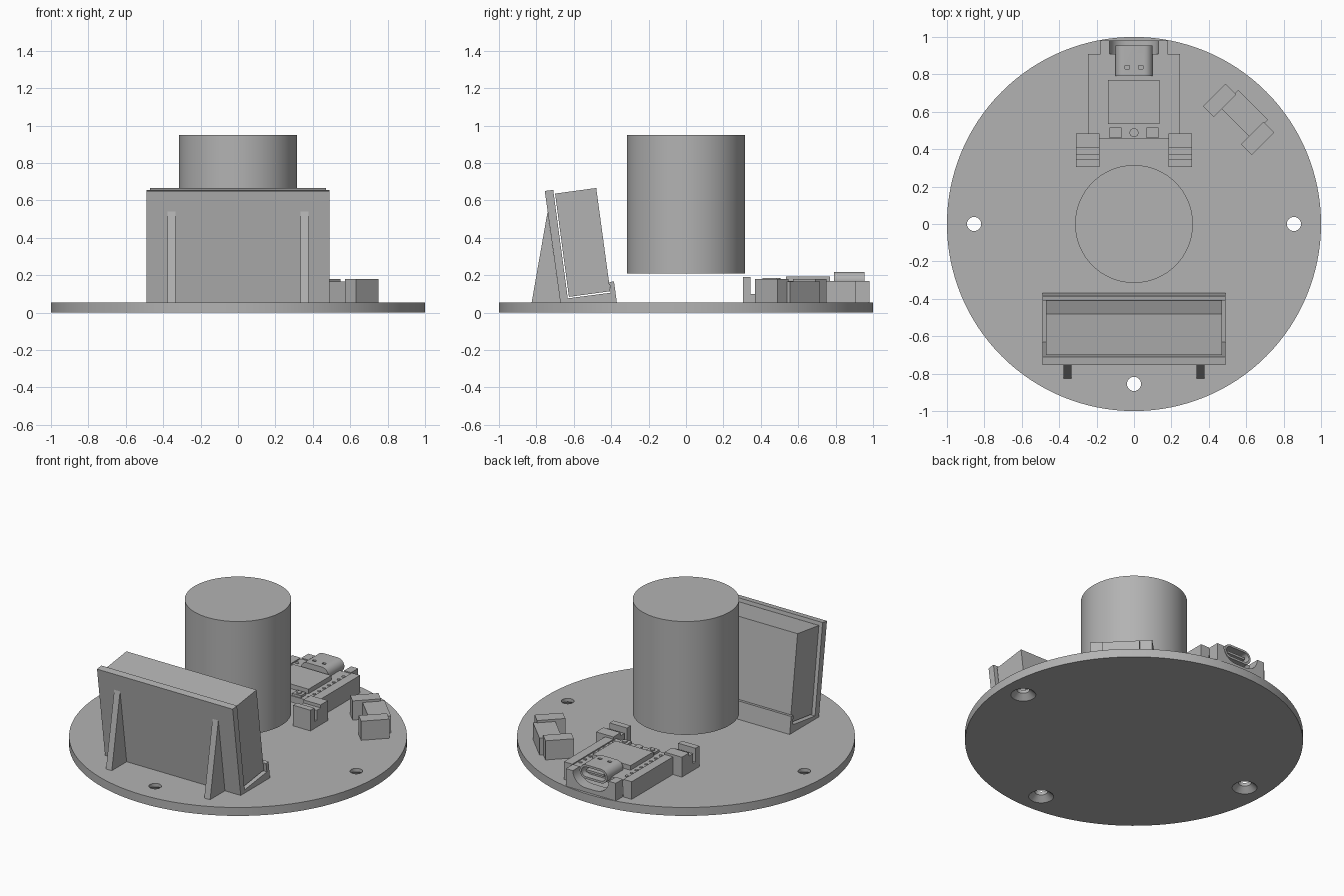
import bpy, bmesh, math
from mathutils import Matrix, Vector

cube = bpy.data.objects.get("Cube")
if cube:
    bpy.data.objects.remove(cube, do_unlink=True)

grey = bpy.data.materials.new("plain grey")
grey.use_nodes = True
colour = (0.45, 0.45, 0.45, 1)
grey.diffuse_color = colour
grey.node_tree.nodes["Principled BSDF"].inputs["Base Color"].default_value = colour
FLOOR = 0.055


def finish(name, bm, smooth=False):
    bmesh.ops.recalc_face_normals(bm, faces=bm.faces)
    mesh = bpy.data.meshes.new(name)
    bm.to_mesh(mesh)
    bm.free()
    mesh.materials.append(grey)
    ob = bpy.data.objects.new(name, mesh)
    bpy.context.collection.objects.link(ob)
    if smooth:
        shade(ob)
    return ob


def shade(ob):
    bpy.ops.object.select_all(action="DESELECT")
    ob.select_set(True)
    bpy.context.view_layer.objects.active = ob
    bpy.ops.object.shade_smooth_by_angle(angle=math.radians(30))


def box(name, x, y, z, turn=None):
    bm = bmesh.new()
    bmesh.ops.create_cube(bm, size=1)
    for v in bm.verts:
        v.co = Vector([r[0] + (c + 0.5) * (r[1] - r[0]) for c, r in zip(v.co, (x, y, z))])
    if turn:
        bm.transform(turn)
    return finish(name, bm)


def cylinder(name, x, y, z0, z1, r0, r1=None, sides=64):
    bm = bmesh.new()
    bmesh.ops.create_cone(bm, cap_ends=True, segments=sides, radius1=r0,
                          radius2=r0 if r1 is None else r1, depth=z1 - z0,
                          matrix=Matrix.Translation((x, y, (z0 + z1) / 2)))
    return finish(name, bm, True)


def prism(name, profile, start, end, axis="x"):
    """Extrude a (y, z) profile along x, or an (x, z) profile along y."""
    bm = bmesh.new()
    place = (lambda a, b: (start, a, b)) if axis == "x" else (lambda a, b: (a, start, b))
    face = bm.faces.new([bm.verts.new(place(a, b)) for a, b in profile])
    out = bmesh.ops.extrude_face_region(bm, geom=[face])
    move = Vector((end - start, 0, 0) if axis == "x" else (0, end - start, 0))
    bmesh.ops.translate(bm, vec=move, verts=[g for g in out["geom"] if isinstance(g, bmesh.types.BMVert)])
    return finish(name, bm)


def stadium(half_width, half_height, z):
    """Rounded slot outline in x and z."""
    pts = []
    for side in (1, -1):
        for i in range(13):
            a = math.pi * (i / 12 - 0.5) * side if side == 1 else math.pi * (0.5 + i / 12)
            pts.append((side * (half_width - half_height) + half_height * math.cos(a),
                        z + half_height * math.sin(a)))
    return pts


def cut(target, cutter):
    mod = target.modifiers.new("cut", "BOOLEAN")
    mod.operation = "DIFFERENCE"
    mod.solver = "EXACT"
    mod.object = cutter
    bpy.context.view_layer.objects.active = target
    bpy.ops.object.modifier_apply(modifier=mod.name)
    bpy.data.objects.remove(cutter, do_unlink=True)


# Round base with three countersunk screw holes
base = cylinder("base_plate", 0, 0, 0, FLOOR, 1, sides=128)
for x, y in ((-0.855, 0), (0.855, 0), (0, -0.855)):
    cut(base, cylinder("hole_cutter", x, y, -0.1, 0.1, 0.038, sides=32))
    cut(base, cylinder("sink_cutter", x, y, -0.01, 0.033, 0.085, 0.038, sides=32))
shade(base)

# Central drum
cylinder("central_drum", 0, 0, 0.21, 0.95, 0.315, sides=96)

# Leaning display holder with ledge and lip
prism("holder", [(-0.672, FLOOR), (-0.755, 0.65), (-0.71, 0.656), (-0.632, 0.076),
                 (-0.402, 0.106), (-0.41, 0.163), (-0.385, 0.167), (-0.37, FLOOR)], -0.49, 0.49)
prism("display_block", [(-0.7, 0.636), (-0.48, 0.666), (-0.405, 0.114), (-0.626, 0.084)], -0.47, 0.47)
for name, x in (("left_rib", 0.355), ("right_rib", -0.355)):
    prism(name, [(-0.825, FLOOR), (-0.74, 0.54), (-0.672, FLOOR)], x - 0.021, x + 0.021)

# Sensor and its two end blocks, turned to face outward
turn = Matrix.Translation((0.56, 0.56, 0)) @ Matrix.Rotation(-math.pi / 4, 4, "Z")
box("sensor_body", (-0.112, 0.112), (-0.025, 0.108), (FLOOR, 0.165), turn)
box("sensor_right_block", (-0.185, -0.103), (-0.085, 0.085), (FLOOR, 0.18), turn)
box("sensor_left_block", (0.103, 0.185), (-0.085, 0.085), (FLOOR, 0.18), turn)

# Circuit board cradle: rails, snap clips and end posts on both sides
for side, s in (("left", 1), ("right", -1)):
    def span(a, b):
        return tuple(sorted((s * a, s * b)))
    box(side + "_rail", span(0.185, 0.245), (0.48, 0.91), (FLOOR, 0.17))
    prism(side + "_clip", [(0.305, FLOOR), (0.305, 0.19), (0.345, 0.19), (0.345, 0.1),
                           (0.37, 0.1), (0.37, 0.165), (0.41, 0.165), (0.41, 0.185),
                           (0.485, 0.185), (0.485, FLOOR)], *span(0.185, 0.31))
    # Pin pads along the board edge
    for i in range(8):
        cylinder(side + "_pin_pad", s * 0.167, 0.5 + i * 0.05, 0.16, 0.167, 0.011, sides=16)
    # Square button with a round cap
    box(side + "_button", span(0.068, 0.132), (0.46, 0.515), (0.16, 0.178))
    cylinder(side + "_button_cap", s * 0.1, 0.488, 0.17, 0.185, 0.016, sides=24)

# End wall with a rounded clearance for the plug
wall = box("cradle_end_wall", (-0.18, 0.18), (0.91, 0.982), (FLOOR, 0.17))
cut(wall, prism("plug_cutter", stadium(0.13, 0.09, 0.172), 0.9, 1.05, "y"))
shade(wall)

# Circuit board and parts
box("circuit_board", (-0.185, 0.185), (0.455, 0.91), (0.12, 0.163))
box("shield_can", (-0.138, 0.135), (0.535, 0.77), (0.155, 0.193))
cylinder("status_light", 0, 0.488, 0.16, 0.175, 0.024, sides=24)

# Hollow connector shell with a tongue
shell = prism("connector_shell", stadium(0.1, 0.046, 0.172), 0.79, 0.955, "y")
cut(shell, prism("opening_cutter", stadium(0.086, 0.032, 0.172), 0.83, 1.0, "y"))
for x in (-0.035, 0.035):
    cut(shell, box("spring_cutter", (x - 0.012, x + 0.012), (0.83, 0.848), (0.19, 0.25)))
shade(shell)
box("connector_tongue", (-0.065, 0.065), (0.825, 0.94), (0.165, 0.179))
